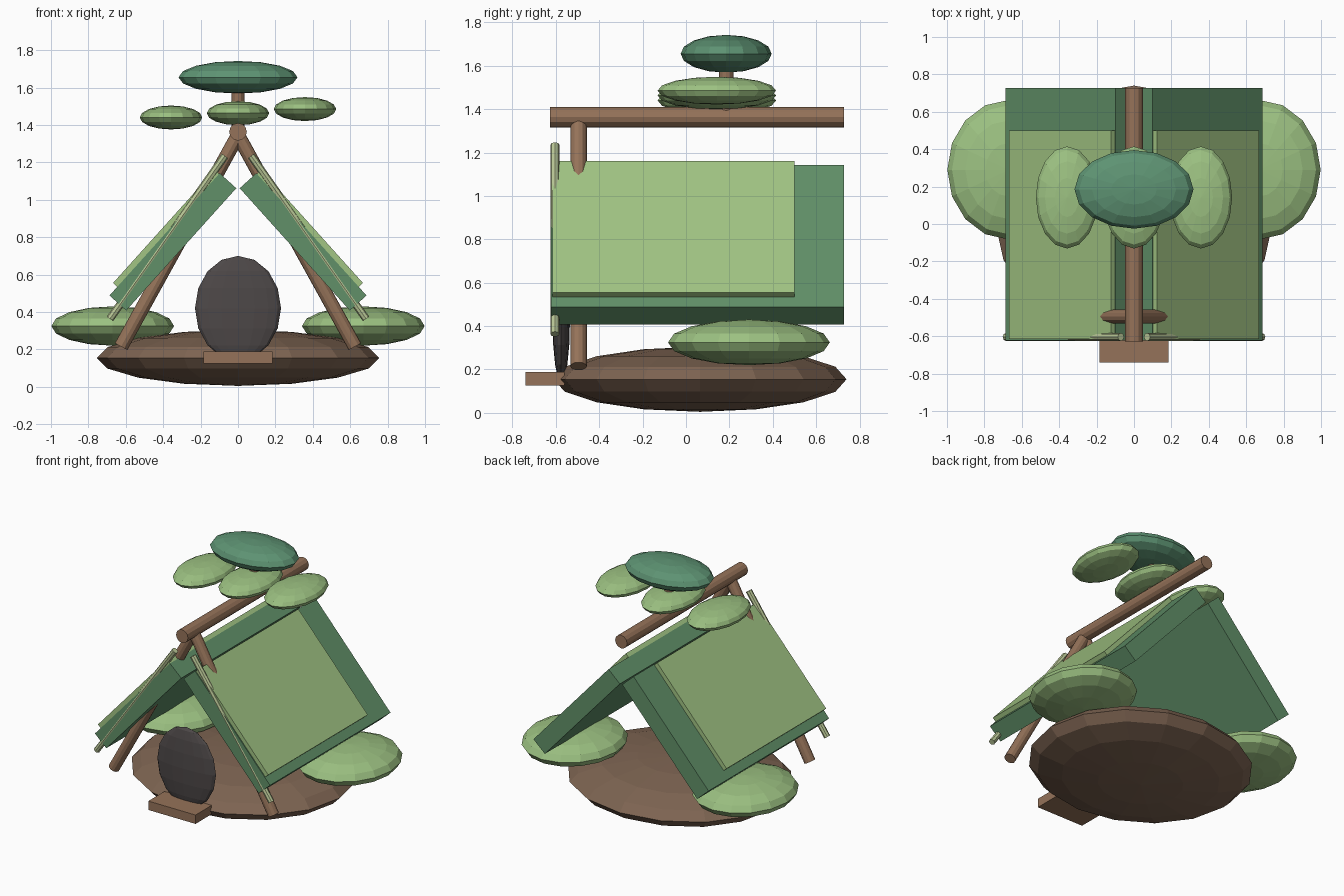
import bpy
from math import radians
from mathutils import Vector

if "Cube" in bpy.data.objects:
    bpy.data.objects.remove(bpy.data.objects["Cube"])


def mat(name, r, g, b):
    m = bpy.data.materials.new(name)
    m.diffuse_color = (r, g, b, 1)
    m.use_nodes = True
    m.node_tree.nodes["Principled BSDF"].inputs["Base Color"].default_value = m.diffuse_color
    return m


EARTH = mat("earth", 0.21, 0.13, 0.085)
WOOD = mat("wood", 0.30, 0.17, 0.10)
CANVAS = mat("dark_canvas", 0.12, 0.28, 0.14)
PATCH = mat("light_canvas", 0.36, 0.56, 0.23)
LEAF = mat("leaf", 0.33, 0.53, 0.22)
PINE = mat("dark_leaf", 0.11, 0.29, 0.17)
CANE = mat("cane", 0.48, 0.56, 0.30)
DARK = mat("dark_opening", 0.075, 0.065, 0.065)


def finish(name, material):
    o = bpy.context.object
    o.name = name
    o.data.materials.append(material)
    return o


def blob(name, loc, radii, material):
    bpy.ops.mesh.primitive_uv_sphere_add(segments=16, ring_count=8, radius=1, location=loc)
    bpy.context.object.scale = radii
    return finish(name, material)


def box(name, loc, size, material, tilt=0):
    bpy.ops.mesh.primitive_cube_add(size=1, location=loc, rotation=(0, radians(tilt), 0))
    bpy.context.object.scale = size
    return finish(name, material)


def pole(name, a, b, r, material, sides=12):
    a, b = Vector(a), Vector(b)
    d = b - a
    bpy.ops.mesh.primitive_cylinder_add(vertices=sides, radius=r, depth=d.length, location=(a + b) / 2)
    bpy.context.object.rotation_euler = d.to_track_quat('Z', 'Y').to_euler()
    return finish(name, material)


# Ground mound, doorway and step
blob("ground_mound", (0, 0.065, 0.155), (0.755, 0.675, 0.15), EARTH)
blob("doorway", (0, -0.575, 0.42), (0.23, 0.04, 0.28), DARK)
box("door_step", (0, -0.65, 0.157), (0.37, 0.18, 0.063), WOOD)

# Ridge pole
pole("ridge_pole", (0, -0.627, 1.363), (0, 0.727, 1.363), 0.047, WOOD)

# Mirrored sides: roof, patch, posts, canes and bushes
for s, side in ((-1, "left"), (1, "right")):
    box(side + "_roof_panel", (s * 0.348, 0.053, 0.775), (0.88, 1.35, 0.12), CANVAS, s * 48)
    box(side + "_roof_patch", (s * 0.381, -0.058, 0.844), (0.814, 1.115, 0.04), PATCH, s * 48)
    pole(side + "_front_post", (s * 0.625, -0.495, 0.215), (0, -0.495, 1.345), 0.038, WOOD)
    pole(side + "_edge_cane", (s * 0.685, -0.604, 0.363), (s * 0.07, -0.604, 1.235), 0.021, CANE, 8)
    blob(side + "_bush", (s * 0.67, 0.29, 0.325), (0.328, 0.373, 0.105), LEAF)

# Foliage cluster above the ridge
pole("foliage_stem", (0, 0.185, 1.38), (0, 0.185, 1.62), 0.034, WOOD)
blob("top_foliage", (0, 0.185, 1.655), (0.318, 0.21, 0.087), PINE)
for i, (x, z) in enumerate(((-0.358, 1.44), (0, 1.463), (0.358, 1.485))):
    blob(f"small_foliage_{i + 1}", (x, 0.142, z), (0.167, 0.273, 0.064), LEAF)
